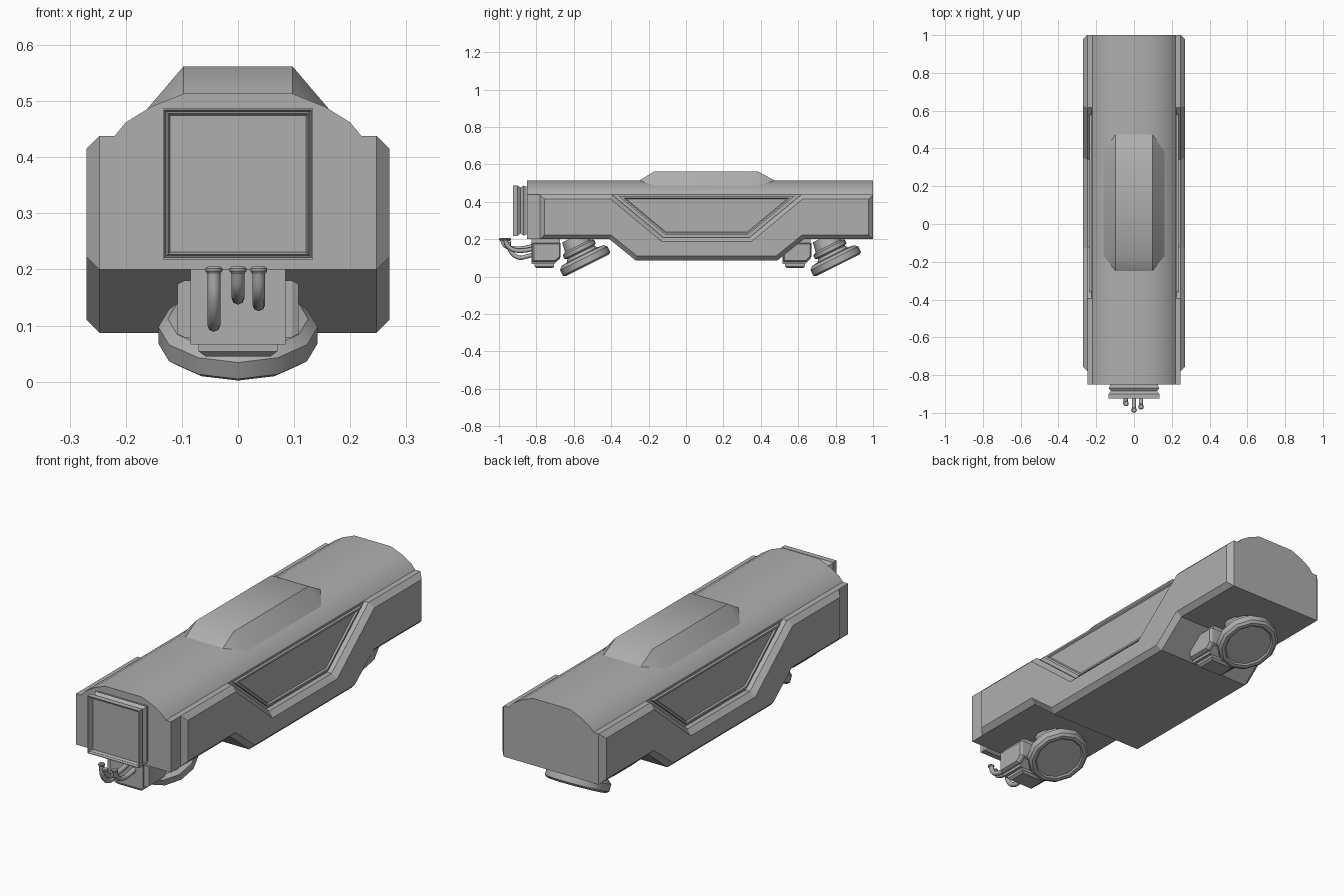
import bpy, bmesh, math
from mathutils import Vector, Matrix

if "Cube" in bpy.data.objects:
    bpy.data.objects.remove(bpy.data.objects["Cube"])

grey = bpy.data.materials.new("hull_grey")
grey.diffuse_color = (0.43, 0.43, 0.43, 1)
grey.use_nodes = True
grey.node_tree.nodes["Principled BSDF"].inputs["Base Color"].default_value = grey.diffuse_color


def shade(ob):
    bpy.ops.object.select_all(action='DESELECT')
    ob.select_set(True)
    bpy.context.view_layer.objects.active = ob
    bpy.ops.object.shade_smooth_by_angle(angle=math.radians(32))


def finish(name, bm, smooth=True):
    bmesh.ops.remove_doubles(bm, verts=bm.verts, dist=1e-5)
    bmesh.ops.recalc_face_normals(bm, faces=bm.faces)
    me = bpy.data.meshes.new(name)
    bm.to_mesh(me)
    bm.free()
    ob = bpy.data.objects.new(name, me)
    bpy.context.collection.objects.link(ob)
    me.materials.append(grey)
    if smooth:
        shade(ob)
    return ob


def loft(name, rings, smooth=True, mat=None):
    """Join matching rings of points and cap both ends."""
    bm = bmesh.new()
    vs = [[bm.verts.new(p) for p in r] for r in rings]
    n = len(rings[0])
    for a, b in zip(vs, vs[1:]):
        for i in range(n):
            bm.faces.new((a[i], a[(i + 1) % n], b[(i + 1) % n], b[i]))
    bm.faces.new(vs[0])
    bm.faces.new(vs[-1])
    if mat:
        bm.transform(mat)
    return finish(name, bm, smooth)


def inset(poly, d):
    """Mitred inward offset of a counter-clockwise polygon."""
    out = []
    for i, p in enumerate(poly):
        p = Vector(p)
        e1 = (p - Vector(poly[i - 1])).normalized()
        e2 = (Vector(poly[(i + 1) % len(poly)]) - p).normalized()
        n1, n2 = Vector((-e1.y, e1.x)), Vector((-e2.y, e2.x))
        out.append(p + (n1 + n2) * d / (1 + n1.dot(n2)))
    return out


def side_loft(name, steps):
    """Loft (x, polygon in y-z) steps on both sides."""
    return [loft(f"{name}_{side}", [[(s * x, y, z) for y, z in poly] for x, poly in steps], False)
            for s, side in ((1, "right"), (-1, "left"))]


def lathe(name, profile, mat, n=12):
    loft(name, [[(r * math.sin(2 * math.pi * i / n), r * math.cos(2 * math.pi * i / n), t)
                 for i in range(n)] for r, t in profile], True, mat)


# Main body: barrel roof with a deeper belly amidships
half = [(0.247, 0.438), (0.22, 0.438), (0.2, 0.462), (0.155, 0.49), (0.095, 0.514)]
top = half + [(-x, z) for x, z in reversed(half)]
belly = [(-0.85, 0.2), (-0.41, 0.2), (-0.27, 0.087), (0.49, 0.087), (0.63, 0.2), (1.0, 0.2)]
body = loft("body", [[(0.247, y, zb)] + [(x, y, z) for x, z in top] + [(-0.247, y, zb)]
                     for y, zb in belly], False)

# Window bays cut into both sides of the body
bay = [(-0.121, 0.21), (0.341, 0.21), (0.636, 0.455), (-0.416, 0.455)]
for cutter in side_loft("window_bay_cutter", [(0.224, bay), (0.3, bay)]):
    mod = body.modifiers.new("bay", 'BOOLEAN')
    mod.operation = 'DIFFERENCE'
    mod.solver = 'EXACT'
    mod.object = cutter
    bpy.context.view_layer.objects.active = body
    bpy.ops.object.modifier_apply(modifier=mod.name)
    bpy.data.objects.remove(cutter)
shade(body)

# Bevelled side armour with a trapezoid notch
armour = [(-0.78, 0.2)] + belly[1:] + [(1.0, 0.438), (0.616, 0.438), (0.341, 0.21),
                                       (-0.121, 0.21), (-0.396, 0.438), (-0.78, 0.438)]
side_loft("side_armour", [(0.2465, armour), (0.247, armour), (0.27, inset(armour, 0.023))])

# Side windows: raised frame, sunken pane
win = [(-0.112, 0.224), (0.332, 0.224), (0.58, 0.43), (-0.36, 0.43)]
side_loft("side_window", [(0.22, win), (0.236, win), (0.236, inset(win, 0.009)),
                          (0.229, inset(win, 0.014))])

# Roof fairing with tapered ends
bm = bmesh.new()
pts = {}
for s in (1, -1):
    for k, (yt, ye) in enumerate(((-0.17, -0.25), (0.385, 0.475))):
        pts[s, k] = [bm.verts.new(p) for p in ((s * 0.097, yt, 0.562), (s * 0.097, ye, 0.513),
                                               (s * 0.162, yt, 0.486))]
for s in (1, -1):
    a, b = pts[s, 0], pts[s, 1]
    bm.faces.new((a[0], b[0], b[2], a[2]))
    bm.faces.new(a)
    bm.faces.new(b)
for k in (0, 1):
    a, b = pts[1, k], pts[-1, k]
    bm.faces.new((a[0], a[1], b[1], b[0]))
bm.faces.new((pts[1, 0][0], pts[1, 1][0], pts[-1, 1][0], pts[-1, 0][0]))
finish("roof_fairing", bm)

# Gangway bellows and door on the front: (inset, y) steps
folds = [(0.006, -0.845), (0.006, -0.858), (0, -0.868), (0.012, -0.885), (0, -0.9), (0, -0.925),
         (0.003, -0.925), (0.006, -0.914), (0.009, -0.918), (0.013, -0.904)]
loft("gangway_bellows", [[(sx * (0.134 - d), y, 0.3525 + sz * (0.1345 - d))
     for sx, sz in ((-1, -1), (1, -1), (1, 1), (-1, 1))] for d, y in folds], False)

# Two running gear sets
tilt = Matrix.Rotation(math.radians(26.5), 4, 'X')
for name, dy in (("front", 0), ("rear", 1.34)):
    gear = [(-0.825, 0.21), (-0.825, 0.066), (-0.705, 0.066), (-0.675, 0.095), (-0.675, 0.21)]
    loft(f"{name}_gear_box", [[(x, y + dy, z) for y, z in gear] for x in (-0.085, 0.085)], False)
    cheek = [(-0.82, 0.079), (-0.70, 0.079), (-0.67, 0.105), (-0.67, 0.18), (-0.82, 0.18)]
    loft(f"{name}_gear_cheeks", [[(x, y + dy, z) for y, z in p] for x, p in (
        (-0.108, inset(cheek, 0.006)), (-0.096, cheek), (0.096, cheek),
        (0.108, inset(cheek, 0.006)))], False)
    loft(f"{name}_gear_foot", [[(-w, a + dy, z), (w, a + dy, z), (w, b + dy, z), (-w, b + dy, z)]
         for w, a, b, z in ((0.058, -0.80, -0.715, 0.045), (0.07, -0.81, -0.705, 0.054),
                            (0.07, -0.81, -0.705, 0.068))], False)
    # Thick tilted hover pad, its neck and collar
    lathe(f"{name}_hover_pad", [(0.108, 0.006), (0.115, 0), (0.13, 0), (0.142, 0.009), (0.142, 0.042),
                                (0.125, 0.058), (0.09, 0.062), (0.08, 0.078), (0.094, 0.086),
                                (0.094, 0.106), (0.075, 0.116), (0.065, 0.17)],
          Matrix.Translation((0, -0.528 + dy, 0.06)) @ tilt)

# Coupling hoses with end flanges
hoses = [(-0.043, [(-0.95, 0.2), (-0.94, 0.14), (-0.895, 0.102), (-0.85, 0.108), (-0.81, 0.12)]),
         (0.0, [(-0.985, 0.2), (-0.965, 0.165), (-0.92, 0.15), (-0.87, 0.152), (-0.81, 0.165)]),
         (0.037, [(-0.967, 0.2), (-0.95, 0.16), (-0.905, 0.139), (-0.86, 0.14), (-0.81, 0.15)])]
for i, (x, path) in enumerate(hoses):
    cu = bpy.data.curves.new(f"hose_{i + 1}", 'CURVE')
    cu.dimensions = '3D'
    cu.bevel_depth = 0.0115
    cu.bevel_resolution = 2
    cu.resolution_u = 5
    sp = cu.splines.new('BEZIER')
    sp.bezier_points.add(len(path) - 1)
    for bp, (y, z) in zip(sp.bezier_points, path):
        bp.co = (x, y, z)
        bp.handle_left_type = bp.handle_right_type = 'AUTO'
    cu.materials.append(grey)
    bpy.context.collection.objects.link(bpy.data.objects.new(f"hose_{i + 1}", cu))
    lathe(f"hose_flange_{i + 1}", [(0.012, -0.004), (0.015, 0), (0.015, 0.005), (0.011, 0.008)],
          Matrix.Translation((x, path[0][0], 0.197)))
